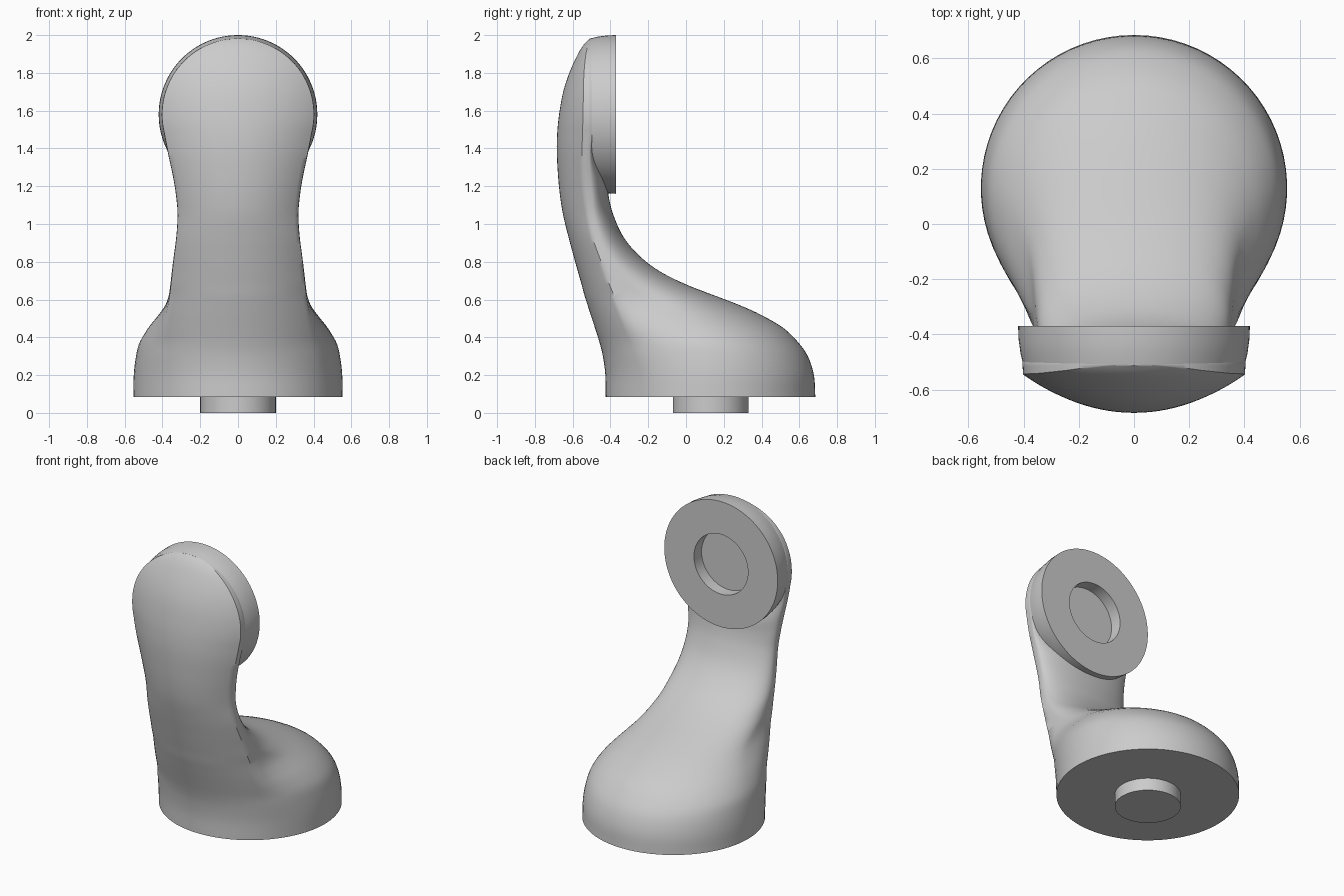
import bpy, bmesh, math

if "Cube" in bpy.data.objects:
    bpy.data.objects.remove(bpy.data.objects["Cube"])

# Body sections: z, front y, crease half-width, crease y, max half-width, y of max width, back y
ROWS = [
    (0.083, -.425, .445, -.20, .555, .13, .685),
    (0.20, -.427, .435, -.22, .552, .13, .677),
    (0.30, -.440, .420, -.25, .540, .12, .645),
    (0.37, -.457, .405, -.275, .522, .10, .597),
    (0.45, -.482, .392, -.31, .475, .05, .515),
    (0.52, -.505, .380, -.34, .420, -.02, .395),
    (0.57, -.521, .371, -.36, .385, -.10, .285),
    (0.62, -.537, .362, -.38, .367, -.20, .155),
    (0.68, -.553, .355, -.405, .358, -.30, 0.0),
    (0.75, -.573, .347, -.43, .350, -.36, -.14),
    (0.83, -.595, .338, -.46, .340, -.42, -.245),
    (0.93, -.622, .325, -.495, .327, -.46, -.33),
    (1.05, -.651, .318, -.52, .320, -.49, -.385),
    (1.15, -.667, .326, -.535, .328, -.50, -.41),
    (1.25, -.677, .342, -.545, .344, -.51, -.42),
    (1.38, -.684, .370, -.55, .372, -.51, -.47),
]
HEAD = [(1.48, -.682, -.548), (1.58, -.672, -.545), (1.70, -.650, -.543),
        (1.80, -.618, -.540), (1.90, -.572, -.530), (1.95, -.541, -.518), (1.982, -.511, -.509)]
for z, f, e in HEAD:
    c = math.sqrt(max(.402 ** 2 - (z - 1.58) ** 2, 1e-5))
    ROWS.append((z, f, c, e, c * 1.005, -.50, -.47))


def tangent(i, k):
    a, b = ROWS[max(i - 1, 0)], ROWS[min(i + 1, len(ROWS) - 1)]
    return (b[k] - a[k]) / (b[0] - a[0])


def section_at(z):
    i = 0
    while i < len(ROWS) - 2 and z > ROWS[i + 1][0]:
        i += 1
    a, b = ROWS[i], ROWS[i + 1]
    h = b[0] - a[0]
    t = (z - a[0]) / h
    out = []
    for k in range(1, 7):
        out.append((2*t**3 - 3*t*t + 1) * a[k] + (t**3 - 2*t*t + t) * h * tangent(i, k)
                   + (3*t*t - 2*t**3) * b[k] + (t**3 - t*t) * h * tangent(i + 1, k))
    if z > 1.48:
        out[1] = math.sqrt(max(.402 ** 2 - (z - 1.58) ** 2, 1e-5))
        out[3] = out[1] * 1.005
    return out


def ring(z, nf=14, nb=26):
    f, c, e, w, m, b = section_at(z)
    w = max(w, c * 1.004)
    s = max(e - f, .001)
    R = (c * c + s * s) / (2 * s)
    half = []
    # front arc from centre to crease
    amax = math.atan2(c, R - s)
    for i in range(nf + 1):
        a = amax * i / nf
        half.append((R * math.sin(a), f + R * (1 - math.cos(a))))
    # flank and back from crease to centre
    a0 = math.acos(c / w)
    d = (m - e) / math.sin(a0)
    for i in range(1, nb + 1):
        a = -a0 + (a0 + math.pi / 2) * i / nb
        half.append((w * math.cos(a), m + (d if a < 0 else b - m) * math.sin(a)))
    half[0], half[-1] = (0, half[0][1]), (0, half[-1][1])
    full = half + [(-x, y) for x, y in reversed(half[1:-1])]
    return [(x, y, z) for x, y in full]


def finish(name, bm, angle):
    bmesh.ops.recalc_face_normals(bm, faces=bm.faces[:])
    me = bpy.data.meshes.new(name)
    bm.to_mesh(me)
    bm.free()
    ob = bpy.data.objects.new(name, me)
    bpy.context.collection.objects.link(ob)
    bpy.ops.object.select_all(action='DESELECT')
    ob.select_set(True)
    bpy.context.view_layer.objects.active = ob
    bpy.ops.object.shade_smooth_by_angle(angle=math.radians(angle))
    return ob


def loft(name, rings, angle):
    bm = bmesh.new()
    loops = [[bm.verts.new(p) for p in r] for r in rings]
    n = len(loops[0])
    for lo, hi in zip(loops, loops[1:]):
        for i in range(n):
            j = (i + 1) % n
            bm.faces.new((lo[i], lo[j], hi[j], hi[i]))
    bm.faces.new(loops[0])
    bm.faces.new(loops[-1])
    return finish(name, bm, angle)


# Curved body from round foot to rounded head
levels = [.083 + (1.58 - .083) * i / 70 for i in range(71)]
levels += [1.58 + .402 * math.sin(math.pi / 2 * i / 24) for i in range(1, 25)]
loft("arm_body", [ring(min(z, 1.982)) for z in levels], 46)


def circle(r, fn, n=96):
    return [fn(r * math.cos(2 * math.pi * i / n), r * math.sin(2 * math.pi * i / n)) for i in range(n)]


# Mounting disc with round socket, facing +y
PROFILE = [(.2, -.45), (.2, -.37), (.42, -.37), (.418, -.42), (.411, -.47), (.401, -.512)]
loft("socket_disc", [circle(r, lambda u, v, y=y: (u, y, 1.58 + v)) for r, y in PROFILE], 30)

# Round peg under the foot
loft("foot_peg", [circle(.2, lambda u, v, z=z: (u, .13 + v, z)) for z in (0, .1)], 30)
